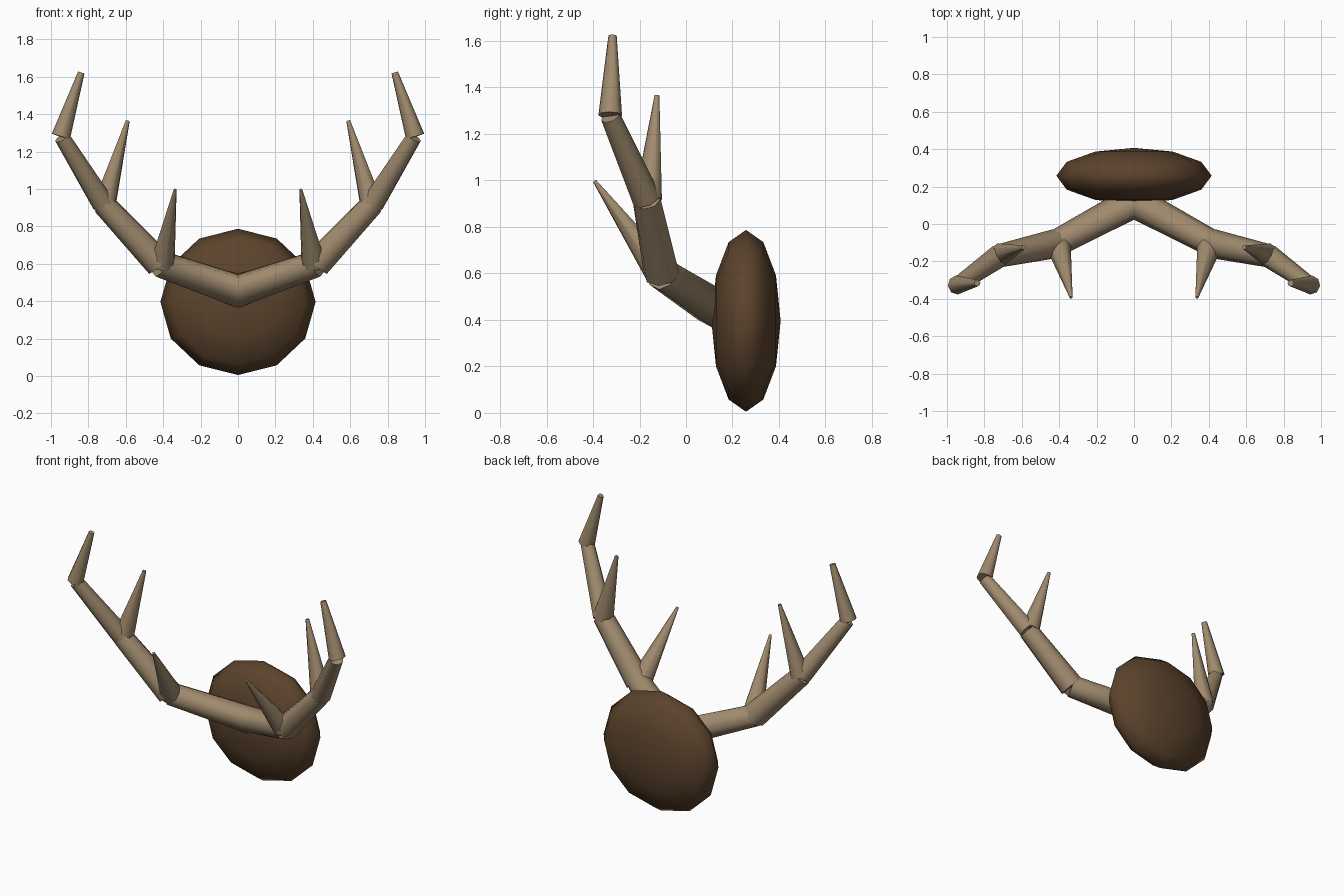
import bpy, bmesh
from math import radians
from mathutils import Vector, Matrix

cube = bpy.data.objects.get("Cube")
if cube:
    bpy.data.objects.remove(cube, do_unlink=True)


def material(name, rgb):
    m = bpy.data.materials.new(name)
    m.use_nodes = True
    color = (*rgb, 1)
    m.diffuse_color = color
    bsdf = m.node_tree.nodes["Principled BSDF"]
    bsdf.inputs["Base Color"].default_value = color
    bsdf.inputs["Roughness"].default_value = 0.8
    return m


bone = material("antler_tan", (0.35, 0.255, 0.155))
wood = material("plaque_brown", (0.107, 0.057, 0.026))


def finish(bm, name, mat, sharp_angle):
    mesh = bpy.data.meshes.new(name)
    bm.to_mesh(mesh)
    bm.free()
    mesh.materials.append(mat)
    mesh.shade_smooth()
    mesh.set_sharp_from_angle(angle=radians(sharp_angle))
    obj = bpy.data.objects.new(name, mesh)
    bpy.context.collection.objects.link(obj)
    return obj


def tapered_pair(name, start, end, r1, r2):
    """Tapered cylinder between two points, trimmed at x = 0 and mirrored."""
    a, b = Vector(start), Vector(end)
    axis = b - a
    turn = axis.to_track_quat("Z", "Y").to_matrix().to_4x4()
    bm = bmesh.new()
    bmesh.ops.create_cone(bm, cap_ends=True, segments=8, radius1=r1, radius2=r2,
                          depth=axis.length,
                          matrix=Matrix.Translation((a + b) / 2) @ turn)
    bmesh.ops.bisect_plane(bm, geom=bm.verts[:] + bm.edges[:] + bm.faces[:],
                           plane_co=(0, 0, 0), plane_no=(1, 0, 0),
                           clear_inner=True)
    obj = finish(bm, name, bone, 50)
    obj.modifiers.new("Mirror", "MIRROR").use_axis[0] = True


# Mounting plaque: a flattened ball with its poles facing front and back
bm = bmesh.new()
shape = (Matrix.Translation((0, 0.258, 0.396)) @ Matrix.Diagonal((0.415, 0.149, 0.391, 1))
         @ Matrix.Rotation(radians(90), 4, "X"))
bmesh.ops.create_uvsphere(bm, u_segments=12, v_segments=6, radius=1, matrix=shape)
finish(bm, "plaque", wood, 180)

# Main beams, from the plaque out to the tips
fork = (0.42, -0.105, 0.6)
upper_fork = (0.72, -0.17, 0.92)
bend = (0.94, -0.325, 1.275)
tapered_pair("beam_root", (-0.15, 0.2, 0.403), fork, 0.092, 0.072)
tapered_pair("beam_lower", fork, upper_fork, 0.078, 0.062)
tapered_pair("beam_upper", upper_fork, bend, 0.062, 0.043)
tapered_pair("beam_tip", (0.947, -0.326, 1.28), (0.838, -0.316, 1.622), 0.051, 0.018)

# Side tines
tapered_pair("front_tine", (0.405, -0.11, 0.6), (0.336, -0.393, 0.997), 0.068, 0.008)
tapered_pair("upper_tine", (0.712, -0.163, 0.92), (0.589, -0.125, 1.365), 0.062, 0.011)
